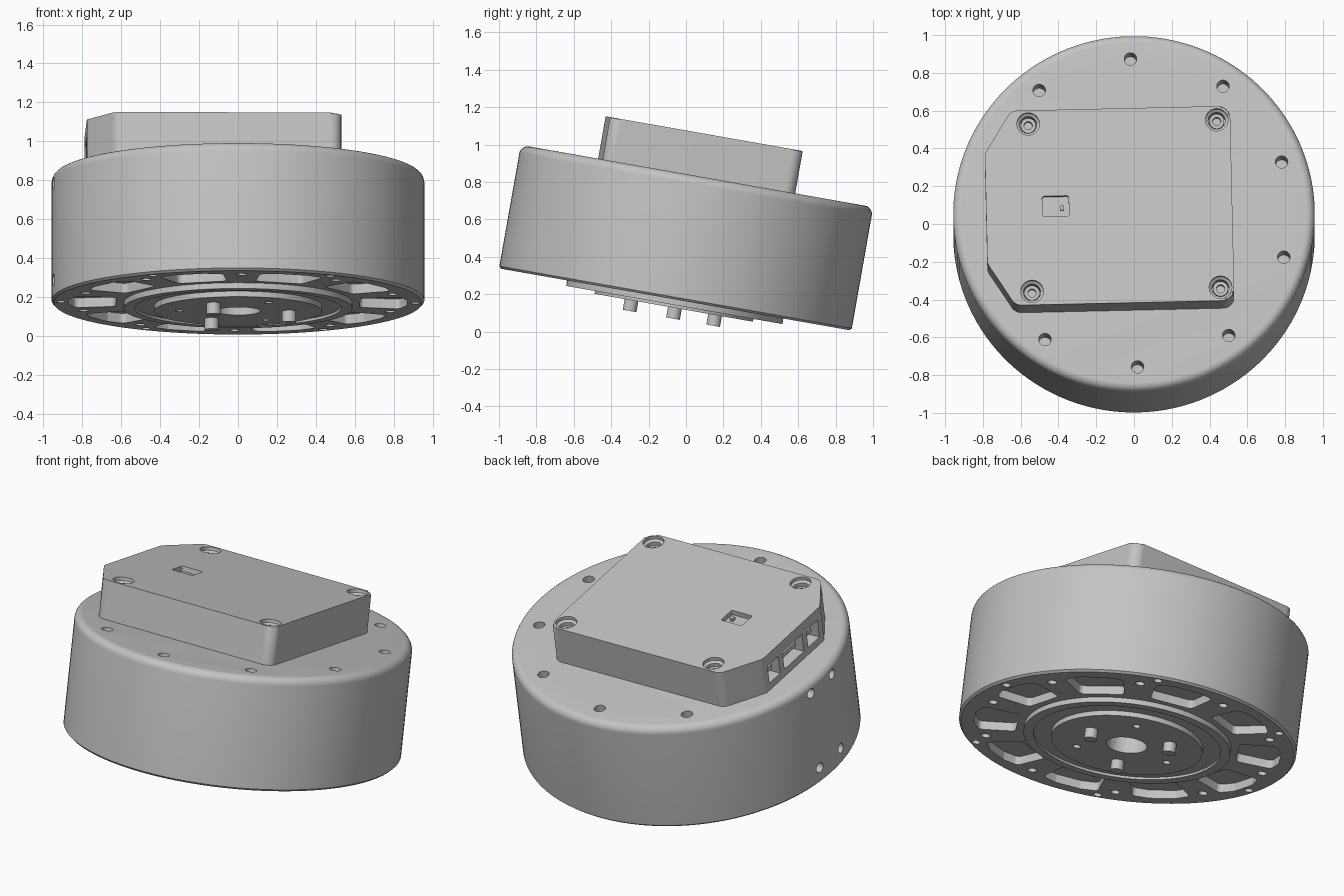
import bpy, bmesh
from math import radians, cos, sin, pi, tau
from mathutils import Matrix, Vector

if "Cube" in bpy.data.objects:
    bpy.data.objects.remove(bpy.data.objects["Cube"])

grey = bpy.data.materials.new("light_grey")
grey.use_nodes = True
colour = (0.55, 0.55, 0.55, 1)
grey.diffuse_color = colour
grey.node_tree.nodes["Principled BSDF"].inputs["Base Color"].default_value = colour

# The whole drive leans forward and is turned slightly about its own axis
POSE = (Matrix.Translation((0, -0.0575, 0.172))
        @ Matrix.Rotation(radians(-10), 4, 'X') @ Matrix.Rotation(radians(1.3), 4, 'Z'))
parts = []


def circle(r, n=32, x=0, y=0):
    return [(x + r * cos(tau * i / n), y + r * sin(tau * i / n)) for i in range(n)]


def polar(r, degrees):
    return r * cos(radians(degrees)), r * sin(radians(degrees))


def rectangle(x0, x1, y0, y1):
    return [(x0, y0), (x1, y0), (x1, y1), (x0, y1)]


def rounded(points, radius, steps=8):
    """Round each corner of a counter-clockwise convex outline."""
    out = []
    for i, p in enumerate(points):
        p = Vector(p)
        a = (Vector(points[i - 1]) - p).normalized()
        b = (Vector(points[(i + 1) % len(points)]) - p).normalized()
        half = a.angle(b) / 2
        start, end = p + a * radius / abs(sin(half) / cos(half)), p + b * radius / abs(sin(half) / cos(half))
        centre = p + (a + b).normalized() * radius / sin(half)
        for k in range(steps + 1):
            d = (start - centre).lerp(end - centre, k / steps).normalized()
            out.append(tuple(centre + d * radius))
    return out


def prism(bm, outline, z0, z1, matrix=Matrix()):
    rings = [[bm.verts.new(matrix @ Vector((x, y, z))) for x, y in outline] for z in (z0, z1)]
    n = len(outline)
    faces = [bm.faces.new(rings[0][::-1]), bm.faces.new(rings[1])]
    for i in range(n):
        j = (i + 1) % n
        faces.append(bm.faces.new((rings[0][i], rings[0][j], rings[1][j], rings[1][i])))
    return faces


def lathe(bm, profile, n=128, closed=False, x=0, y=0):
    """Spin an (r, z) profile; open profiles start and end on flat caps."""
    rings = [[bm.verts.new((px, py, z)) for px, py in circle(r, n, x, y)] for r, z in profile]
    if not closed:
        bm.faces.new(rings[0])
        bm.faces.new(rings[-1])
    pairs = list(zip(rings, rings[1:])) + ([(rings[-1], rings[0])] if closed else [])
    for a, b in pairs:
        for i in range(n):
            j = (i + 1) % n
            bm.faces.new((a[i], a[j], b[j], b[i]))


def make(name, bm, cutter=None):
    bmesh.ops.recalc_face_normals(bm, faces=bm.faces[:])
    mesh = bpy.data.meshes.new(name)
    bm.to_mesh(mesh)
    bm.free()
    mesh.materials.append(grey)
    obj = bpy.data.objects.new(name, mesh)
    bpy.context.collection.objects.link(obj)
    if cutter:
        tool = make(name + "_cutter", cutter)
        tool.hide_render = True
        parts.remove(tool)
        mod = obj.modifiers.new("cut", 'BOOLEAN')
        mod.operation, mod.solver, mod.object = 'DIFFERENCE', 'EXACT', tool
        graph = bpy.context.evaluated_depsgraph_get()
        result = bpy.data.meshes.new_from_object(obj.evaluated_get(graph))
        obj.modifiers.clear()
        obj.data = result
        bpy.data.objects.remove(tool)
    parts.append(obj)
    return obj


# Drum housing with a filleted top rim
RADIUS, HEIGHT, FILLET = 0.957, 0.67, 0.045
body = bmesh.new()
profile = [(RADIUS - 0.012, 0), (RADIUS, 0.012)]
for k in range(9):
    a = k / 8 * pi / 2
    profile.append((RADIUS - FILLET + FILLET * cos(a), HEIGHT - FILLET + FILLET * sin(a)))
lathe(body, profile)

cuts = bmesh.new()
# Screw holes in the top and bottom faces
for k in range(10):
    x, y = polar(0.828, 18 + 36 * k)
    if k not in (4, 5):
        prism(cuts, circle(0.033, 24, x, y), HEIGHT - 0.12, HEIGHT + 0.1)
    prism(cuts, circle(0.026, 24, x, y), -0.1, 0.1)
# Outer ring of bottom holes
for k in range(6):
    prism(cuts, circle(0.024, 24, *polar(0.91, 60 * k)), -0.1, 0.08)
# Rounded pockets in the bottom
for k in range(10):
    wedge = [polar(0.64, -11.5), polar(0.85, -11.5), polar(0.872, -5), polar(0.872, 5),
             polar(0.85, 11.5), polar(0.64, 11.5)]
    prism(cuts, rounded(wedge, 0.03, 5), -0.1, 0.05, Matrix.Rotation(radians(36 * k), 4, 'Z'))
# Central bore
prism(cuts, circle(0.115, 48), -0.1, 0.1)
# Four side holes
for angle in (-6.5, 6.5):
    for z in (0.097, 0.6):
        m = (Matrix.Rotation(radians(180 + angle), 4, 'Z')
             @ Matrix.Translation((0.87, 0, z)) @ Matrix.Rotation(pi / 2, 4, 'Y'))
        prism(cuts, circle(0.03, 24), 0, 0.2, m)
make("drum_housing", body, cuts)

# Output hub on the underside
hub, cuts = bmesh.new(), bmesh.new()
lathe(hub, [(0.115, 0.004), (0.115, -0.045), (0.43, -0.045), (0.43, -0.016), (0.53, -0.016),
            (0.53, -0.03), (0.587, -0.03), (0.587, 0.004)], closed=True)
for angle in (60, 180, 300):
    prism(cuts, circle(0.022, 20, *polar(0.3, angle)), -0.1, -0.004)
make("output_hub", hub, cuts)

# Drive pegs
for k in range(3):
    peg = bmesh.new()
    prism(peg, circle(0.037, 32, *polar(0.262, 120 * k)), -0.103, -0.03)
    make(f"drive_peg_{k + 1}", peg)

# Electronics case with two clipped corners
TOP = 0.9
case, cuts = bmesh.new(), bmesh.new()
outline = [(-0.64, -0.523), (0.52, -0.523), (0.52, 0.523), (-0.64, 0.523), (-0.783, 0.295), (-0.783, -0.295)]
faces = prism(case, rounded(outline, 0.06), HEIGHT - 0.01, TOP)
bmesh.ops.bevel(case, geom=list(faces[1].edges), offset=0.012, segments=2,
                profile=0.5, affect='EDGES')
screw_spots = [(x, y) for x in (-0.55, 0.448) for y in (-0.45, 0.45)]
for x, y in screw_spots:
    lathe(cuts, [(0.045, TOP - 0.09), (0.045, TOP - 0.03), (0.06, TOP - 0.02), (0.06, TOP + 0.1)], 32, x=x, y=y)
# Display recess and side connector ports
prism(cuts, rounded(rectangle(-0.485, -0.345, -0.05, 0.06), 0.01, 3), TOP - 0.03, TOP + 0.1)
ports = [(-0.255, -0.14), (-0.095, 0.105), (0.15, 0.26)]
for y0, y1 in ports:
    prism(cuts, rectangle(-0.9, -0.69, y0, y1), 0.715, 0.83)
make("electronics_case", case, cuts)

# Connector tongues inside the ports
for k, (y0, y1) in enumerate(ports):
    tongue = bmesh.new()
    prism(tongue, rectangle(-0.75, -0.685, y0 + 0.025, y1 - 0.025), 0.755, 0.785)
    make(f"port_tongue_{k + 1}", tongue)

# Small button in the display recess
button = bmesh.new()
prism(button, rectangle(-0.39, -0.37, -0.015, 0.01), TOP - 0.032, TOP - 0.012)
make("recess_button", button)

# Socket screws in the case lid
for k, (x, y) in enumerate(screw_spots):
    screw = bmesh.new()
    lathe(screw, [(0.04, -0.095 + TOP), (0.04, TOP - 0.05), (0.022, TOP - 0.05), (0.022, TOP - 0.08)],
          24, x=x, y=y)
    make(f"case_screw_{k + 1}", screw)

# Final pose and shading
bpy.ops.object.select_all(action='DESELECT')
for obj in parts:
    obj.matrix_world = POSE
    obj.select_set(True)
bpy.context.view_layer.objects.active = parts[0]
bpy.ops.object.shade_smooth_by_angle(angle=radians(30))
